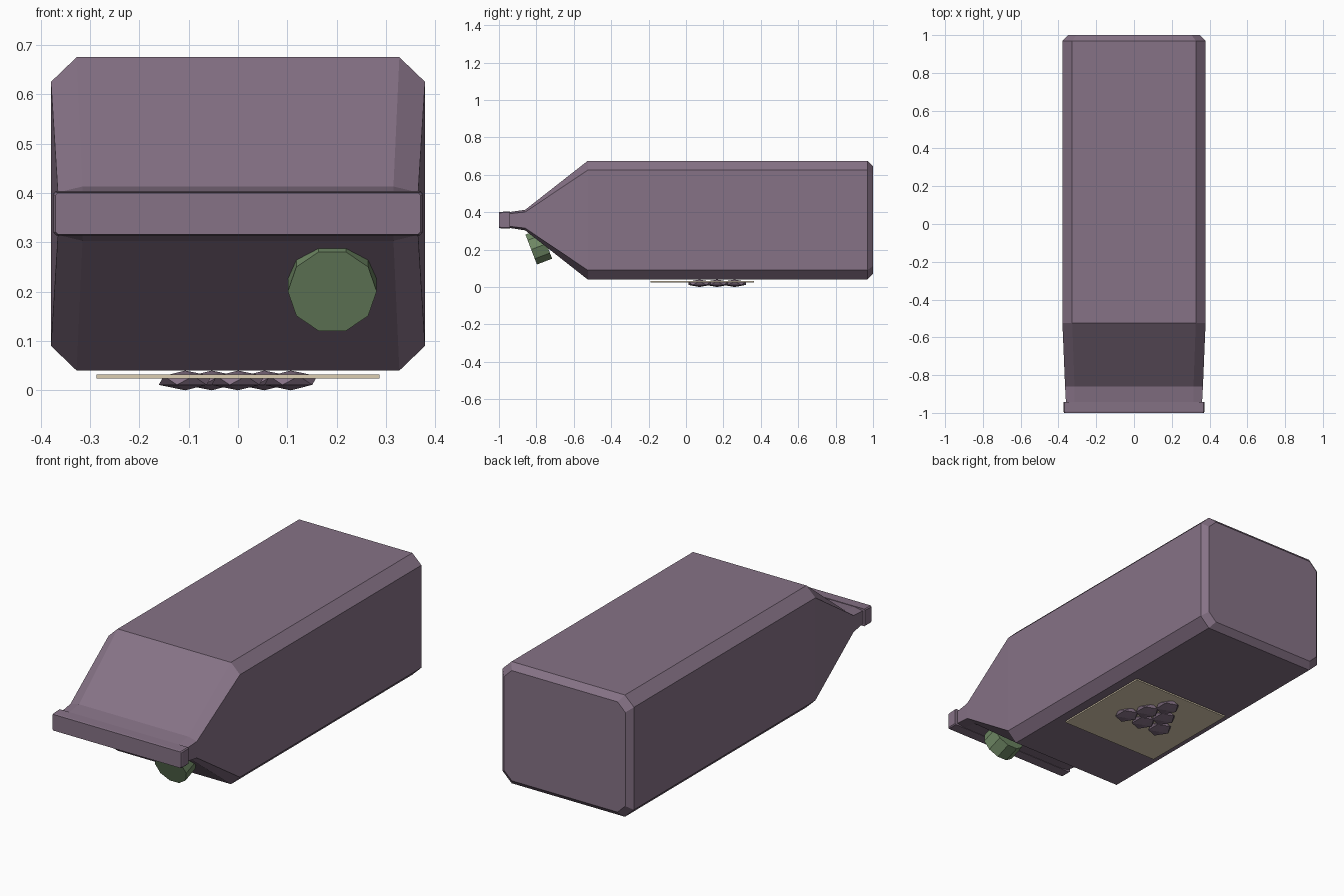
import bpy
import bmesh
from math import radians
from mathutils import Matrix

cube = bpy.data.objects.get("Cube")
if cube:
    bpy.data.objects.remove(cube, do_unlink=True)


def material(name, rgb):
    mat = bpy.data.materials.new(name)
    mat.use_nodes = True
    color = (*rgb, 1)
    mat.diffuse_color = color
    mat.node_tree.nodes["Principled BSDF"].inputs["Base Color"].default_value = color
    return mat


purple = material("dusty purple", (0.24, 0.17, 0.24))
green = material("leaf green", (0.16, 0.25, 0.13))
cream = material("cream", (0.72, 0.62, 0.45))


def finish(bm, name, mat):
    bmesh.ops.recalc_face_normals(bm, faces=bm.faces)
    mesh = bpy.data.meshes.new(name)
    bm.to_mesh(mesh)
    bm.free()
    mesh.materials.append(mat)
    obj = bpy.data.objects.new(name, mesh)
    bpy.context.collection.objects.link(obj)
    return obj


def ring(bm, y, half_x, low, high, cut_x, cut_z):
    """Rectangle with cut corners, standing across the y axis."""
    inner = half_x - cut_x
    right = [(inner, low), (half_x, low + cut_z), (half_x, high - cut_z), (inner, high)]
    left = [(-x, z) for x, z in reversed(right)]
    return [bm.verts.new((x, y, z)) for x, z in right + left]


def loft(name, sections, mat):
    bm = bmesh.new()
    rings = [ring(bm, *s) for s in sections]
    for a, b in zip(rings, rings[1:]):
        for i in range(len(a)):
            j = (i + 1) % len(a)
            bm.faces.new((a[i], a[j], b[j], b[i]))
    bm.faces.new(rings[0])
    bm.faces.new(rings[-1])
    return finish(bm, name, mat)


# Carton body with its pinched neck: y, half width, low, high, corner cuts
loft("carton_body", [
    (-0.95, 0.360, 0.317, 0.400, 0.045, 0.008),
    (-0.86, 0.365, 0.303, 0.413, 0.050, 0.012),
    (-0.525, 0.379, 0.040, 0.675, 0.052, 0.050),
    (0.97, 0.379, 0.040, 0.675, 0.052, 0.050),
    (1.00, 0.350, 0.070, 0.645, 0.045, 0.043),
], purple)

# Sealed lip at the end of the neck
loft("sealed_lip", [
    (-1.00, 0.370, 0.316, 0.400, 0.005, 0.005),
    (-0.99, 0.374, 0.314, 0.402, 0.005, 0.005),
    (-0.942, 0.374, 0.314, 0.404, 0.005, 0.005),
], purple)

# Screw cap on the lower slope, turned so that a corner points sideways
bm = bmesh.new()
bmesh.ops.create_cone(bm, cap_ends=True, segments=10, radius1=0.09, radius2=0.09, depth=0.087,
                      matrix=Matrix.Rotation(radians(90), 4, "Z"))
cap = finish(bm, "screw_cap", green)
cap.rotation_euler.x = radians(111)
cap.location = (0.191, -0.787, 0.216)

# Label plate under the body
bm = bmesh.new()
bmesh.ops.create_cube(bm, size=1)
bmesh.ops.scale(bm, vec=(0.574, 0.555, 0.008), verts=bm.verts)
bmesh.ops.translate(bm, vec=(0, 0.087, 0.028), verts=bm.verts)
finish(bm, "label", cream)

# Bunch of flattened berries in a triangle on the label
for row in range(3):
    count = 3 - row
    for i in range(count):
        bm = bmesh.new()
        bmesh.ops.create_icosphere(bm, subdivisions=1, radius=1)
        bmesh.ops.scale(bm, vec=(0.06, 0.07, 0.02), verts=bm.verts)
        berry = finish(bm, f"berry_{row + 1}_{i + 1}", purple)
        berry.location = ((i - (count - 1) / 2) * 0.107, 0.072 + row * 0.094, 0.02)
